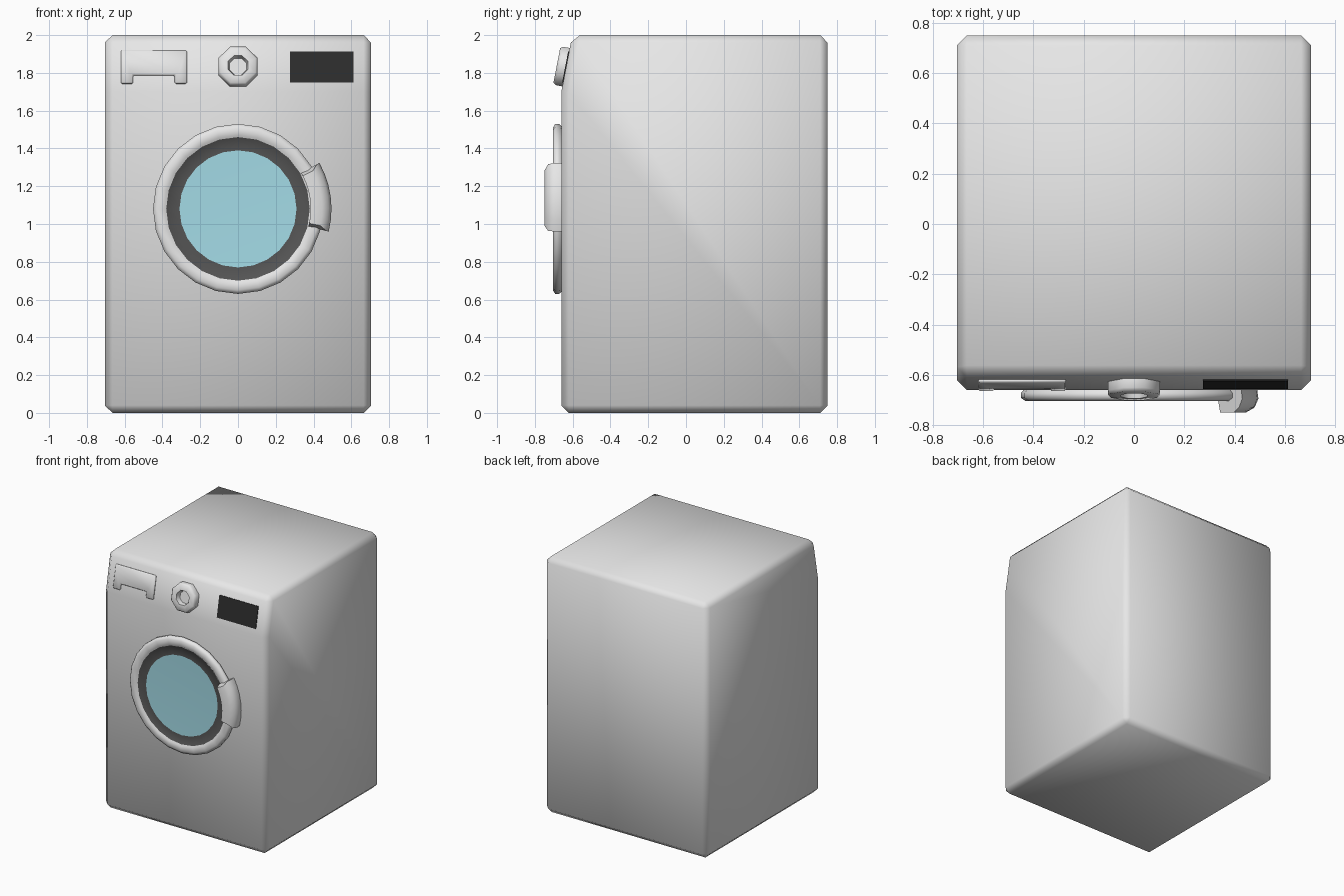
import bpy, bmesh, math
from mathutils import Matrix, Vector

if "Cube" in bpy.data.objects:
    bpy.data.objects.remove(bpy.data.objects["Cube"])


def material(name, rgb):
    m = bpy.data.materials.new(name)
    m.diffuse_color = (*rgb, 1)
    m.use_nodes = True
    m.node_tree.nodes["Principled BSDF"].inputs["Base Color"].default_value = m.diffuse_color
    return m


WHITE = material("light_enamel", (0.8, 0.8, 0.8))
DARK = material("dark_grey_seal", (0.09, 0.09, 0.09))
BLACK = material("black_display", (0.025, 0.025, 0.025))
GLASS = material("pale_blue_glass", (0.38, 0.73, 0.82))


def finish(name, bm, mats, frame=Matrix(), bevel=0, angle=35):
    bmesh.ops.remove_doubles(bm, verts=bm.verts, dist=1e-5)
    bmesh.ops.recalc_face_normals(bm, faces=bm.faces)
    bm.transform(frame)
    me = bpy.data.meshes.new(name)
    bm.to_mesh(me)
    bm.free()
    ob = bpy.data.objects.new(name, me)
    bpy.context.collection.objects.link(ob)
    for m in mats:
        me.materials.append(m)
    if bevel:
        b = ob.modifiers.new("bevel", "BEVEL")
        b.width, b.segments = bevel, 1
        b.limit_method, b.angle_limit = "ANGLE", math.radians(30)
    bpy.ops.object.select_all(action="DESELECT")
    ob.select_set(True)
    bpy.context.view_layer.objects.active = ob
    if bevel:
        bpy.ops.object.modifier_apply(modifier="bevel")
    if angle >= 180:
        bpy.ops.object.shade_smooth()
    else:
        bpy.ops.object.shade_smooth_by_angle(angle=math.radians(angle))
    return ob


def prism(points, offset):
    """Polygon of 3D points extruded along offset."""
    bm = bmesh.new()
    f = bm.faces.new([bm.verts.new(p) for p in points])
    r = bmesh.ops.extrude_face_region(bm, geom=[f], use_keep_orig=True)
    vs = [g for g in r["geom"] if isinstance(g, bmesh.types.BMVert)]
    bmesh.ops.translate(bm, verts=vs, vec=offset)
    return bm


def lathe(profile, n, bands=None, phase=0.0):
    """Spin (radius, outward) points about local z, a material index per band."""
    bm = bmesh.new()
    rings = []
    for r, h in profile:
        rings.append([bm.verts.new((r * math.cos(phase + math.tau * i / n),
                                    r * math.sin(phase + math.tau * i / n), h))
                      for i in range(n)] if r else None)
    for k in range(len(profile) - 1):
        a, b = rings[k], rings[k + 1]
        if b is None:
            faces = [bm.faces.new(a)]
        else:
            faces = [bm.faces.new((a[i], a[(i + 1) % n], b[(i + 1) % n], b[i])) for i in range(n)]
        for f in faces:
            f.material_index = bands[k] if bands else 0
    return bm


# cabinet: side profile with sloped control panel, chamfered
side = [(-0.66, 0), (0.75, 0), (0.75, 2), (-0.602, 2), (-0.66, 1.7)]
finish("cabinet", prism([(-0.705, y, z) for y, z in side], (1.41, 0, 0)),
       [WHITE], bevel=0.04, angle=180)

# frames: local x = right, y = up the front, z = outward
TILT = math.atan(0.058 / 0.3)
front = Matrix.Translation((0, -0.66, 1.08)) @ Matrix.Rotation(math.pi / 2, 4, "X")
panel = (Matrix.Translation((0, -0.66 + 0.13 * math.tan(TILT), 1.83))
         @ Matrix.Rotation(math.pi / 2 - TILT, 4, "X"))

# door: light rim, dark seal, glass
finish("door", lathe([(0.435, -0.005), (0.45, 0.012), (0.45, 0.032), (0.43, 0.045), (0.39, 0.045),
                      (0.38, 0.036), (0.31, 0.033), (0, 0.033)], 24,
                     [0, 0, 0, 0, 0, 1, 2]), [WHITE, DARK, GLASS], front, angle=60)

# door handle: hooked section swept along the rim, ends tapered
section = [(0.385, 0.09), (0.445, 0.09), (0.48, 0.07), (0.495, 0.035), (0.49, -0.002),
           (0.425, -0.002), (0.41, 0.03), (0.385, 0.045)]
bm = bmesh.new()
STEPS = 6
loops = []
for k in range(STEPS + 1):
    loop = []
    for r, h in section:
        trim = 2.5 if h > 0.08 else 0
        a = math.radians((-14 + trim) + (43.5 - 2 * trim) * k / STEPS)
        loop.append(bm.verts.new((r * math.cos(a), r * math.sin(a), h)))
    loops.append(loop)
m = len(section)
for a, b in zip(loops, loops[1:]):
    for i in range(m):
        bm.faces.new((a[i], a[(i + 1) % m], b[(i + 1) % m], b[i]))
bm.faces.new(loops[0])
bm.faces.new(loops[-1])
finish("door_handle", bm, [WHITE], front, angle=50)

# program knob: octagonal with hollow centre
finish("program_knob", lathe([(0.112, -0.004), (0.112, 0.036), (0.1, 0.05), (0.057, 0.05),
                              (0.048, 0.015), (0, 0.015)], 8, phase=math.pi / 8),
       [WHITE], panel, angle=60)

# detergent drawer: raised front with finger notch in its lower edge
drawer = [(-0.62, -0.09), (-0.555, -0.09), (-0.555, -0.045), (-0.335, -0.045),
          (-0.335, -0.09), (-0.27, -0.09), (-0.27, 0.09), (-0.62, 0.09)]
finish("detergent_drawer", prism([(x, y, -0.004) for x, y in drawer], (0, 0, 0.018)),
       [WHITE], panel, bevel=0.007, angle=60)

# display plate
rect = [(0.275, -0.083), (0.612, -0.083), (0.612, 0.085), (0.275, 0.085)]
finish("display", prism([(x, y, -0.003) for x, y in rect], (0, 0, 0.008)), [BLACK], panel)
